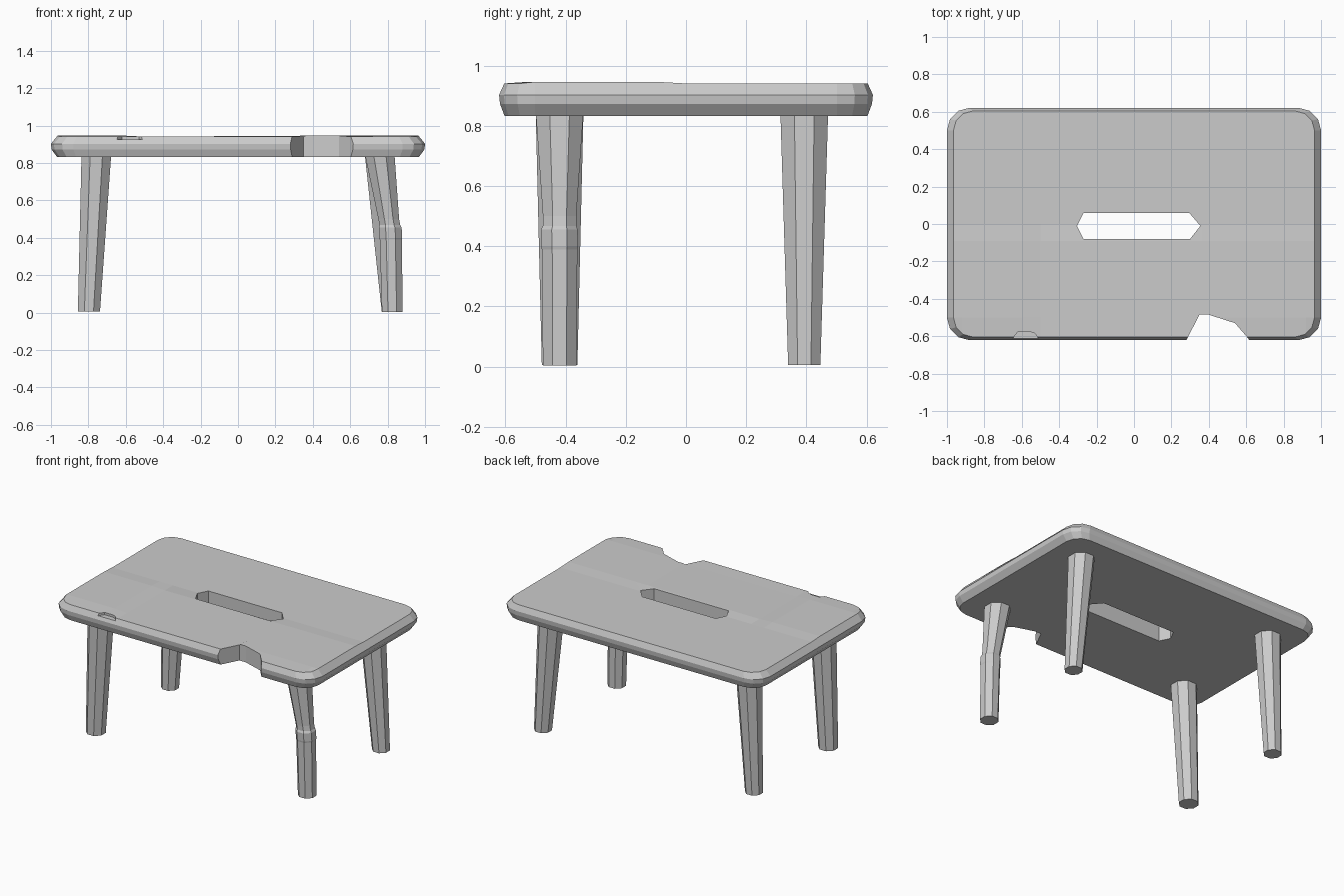
import bpy, bmesh, math
from mathutils import Vector

cube = bpy.data.objects.get("Cube")
if cube:
    bpy.data.objects.remove(cube, do_unlink=True)

mat = bpy.data.materials.new("worn grey")
mat.use_nodes = True
grey = (0.6, 0.6, 0.6, 1)
mat.diffuse_color = grey
mat.node_tree.nodes["Principled BSDF"].inputs["Base Color"].default_value = grey


def loft(name, rings):
    """Closed solid through a stack of matching rings."""
    bm = bmesh.new()
    loops = [[bm.verts.new(p) for p in ring] for ring in rings]
    n = len(loops[0])
    for a, b in zip(loops, loops[1:]):
        for i in range(n):
            j = (i + 1) % n
            bm.faces.new((a[i], a[j], b[j], b[i]))
    bm.faces.new(loops[0][::-1])
    bm.faces.new(loops[-1])
    bmesh.ops.recalc_face_normals(bm, faces=bm.faces)
    mesh = bpy.data.meshes.new(name)
    bm.to_mesh(mesh)
    bm.free()
    mesh.materials.append(mat)
    obj = bpy.data.objects.new(name, mesh)
    bpy.context.collection.objects.link(obj)
    return obj


def rounded_rect(hx, hy, r, z, steps=3):
    ring = []
    for k, (sx, sy) in enumerate(((1, 1), (-1, 1), (-1, -1), (1, -1))):
        for i in range(steps + 1):
            a = math.pi / 2 * (k + i / steps)
            ring.append((sx * (hx - r) + r * math.cos(a),
                         sy * (hy - r) + r * math.sin(a), z))
    return ring


def cut(target, outline, low, high):
    cutter = loft("cutter", [[(x, y, z) for x, y in outline] for z in (low, high)])
    cutter.hide_render = True
    mod = target.modifiers.new("cut", "BOOLEAN")
    mod.operation = "DIFFERENCE"
    mod.solver = "EXACT"
    mod.object = cutter
    bpy.context.view_layer.update()
    result = bpy.data.meshes.new_from_object(
        target.evaluated_get(bpy.context.evaluated_depsgraph_get()))
    target.modifiers.clear()
    target.data = result
    bpy.data.objects.remove(cutter, do_unlink=True)


# Seat slab with a bevelled rim
rim = [(0.833, 0.032, 0.018), (0.873, 0.003, 0.003), (0.903, 0, 0), (0.941, 0.035, 0.017)]
seat = loft("seat", [rounded_rect(1 - ix, 0.621 - iy, 0.12 - iy, z) for z, ix, iy in rim])

# Hand slot, broken notch and small chip along the front edge
cut(seat, [(-0.305, -0.01), (-0.27, -0.08), (0.3, -0.08), (0.355, -0.01),
           (0.295, 0.06), (-0.27, 0.06)], 0.7, 1.1)
cut(seat, [(0.27, -0.64), (0.63, -0.64), (0.605, -0.605), (0.54, -0.53),
           (0.4, -0.485), (0.35, -0.485)], 0.7, 1.1)
cut(seat, [(-0.67, -0.64), (-0.49, -0.64), (-0.53, -0.585), (-0.56, -0.575),
           (-0.62, -0.575)], 0.925, 1.1)

# Slightly swollen, uneven top boards
bm = bmesh.new()
bm.from_mesh(seat.data)
cuts = [("x", v) for v in (-0.92, -0.6, -0.5, 0.36, 0.92)] + [("y", v) for v in (-0.5, -0.09, 0)]
for axis, v in cuts:
    normal = Vector((axis == "x", axis == "y", 0))
    top = [f for f in bm.faces if f.normal.z > 0.9 and f.calc_center_median().z > 0.93]
    geom = set(top) | {e for f in top for e in f.edges} | {w for f in top for w in f.verts}
    bmesh.ops.bisect_plane(bm, geom=list(geom), plane_co=normal * v, plane_no=normal, dist=1e-5)
for w in bm.verts:
    x, y, z = w.co
    if z > 0.935 and -0.55 < y < -0.085 and (x > 0.35 or x < -0.55):
        w.co.z += 0.005
bm.to_mesh(seat.data)
bm.free()


# Splayed, tapering legs: each section is (centre x, centre y, z, radius)
def leg(name, sections, sides=8):
    rings = []
    for cx, cy, z, r in sections:
        rings.append([(cx + r * math.cos(a), cy + r * math.sin(a), z)
                      for a in (math.tau * (i + 0.5) / sides for i in range(sides))])
    return loft(name, rings)


for name, side, y, foot_radius in (("front_right_leg", -1, -0.42, 0.064),
                                   ("back_right_leg", -1, 0.393, 0.058),
                                   ("back_left_leg", 1, 0.393, 0.058)):
    foot_x = 0.797 if side < 0 else 0.822
    leg(name, [(side * foot_x, y, 0.006, foot_radius), (side * 0.757, y, 0.85, 0.086)])

# Cracked leg: lower stump, raised band, pinched upper part
leg("front_left_leg", [(0.825, -0.42, 0.004, 0.06), (0.817, -0.42, 0.39, 0.064),
                       (0.817, -0.42, 0.4, 0.066), (0.814, -0.421, 0.455, 0.066),
                       (0.812, -0.42, 0.468, 0.06), (0.806, -0.42, 0.5, 0.06),
                       (0.757, -0.42, 0.85, 0.086)])
